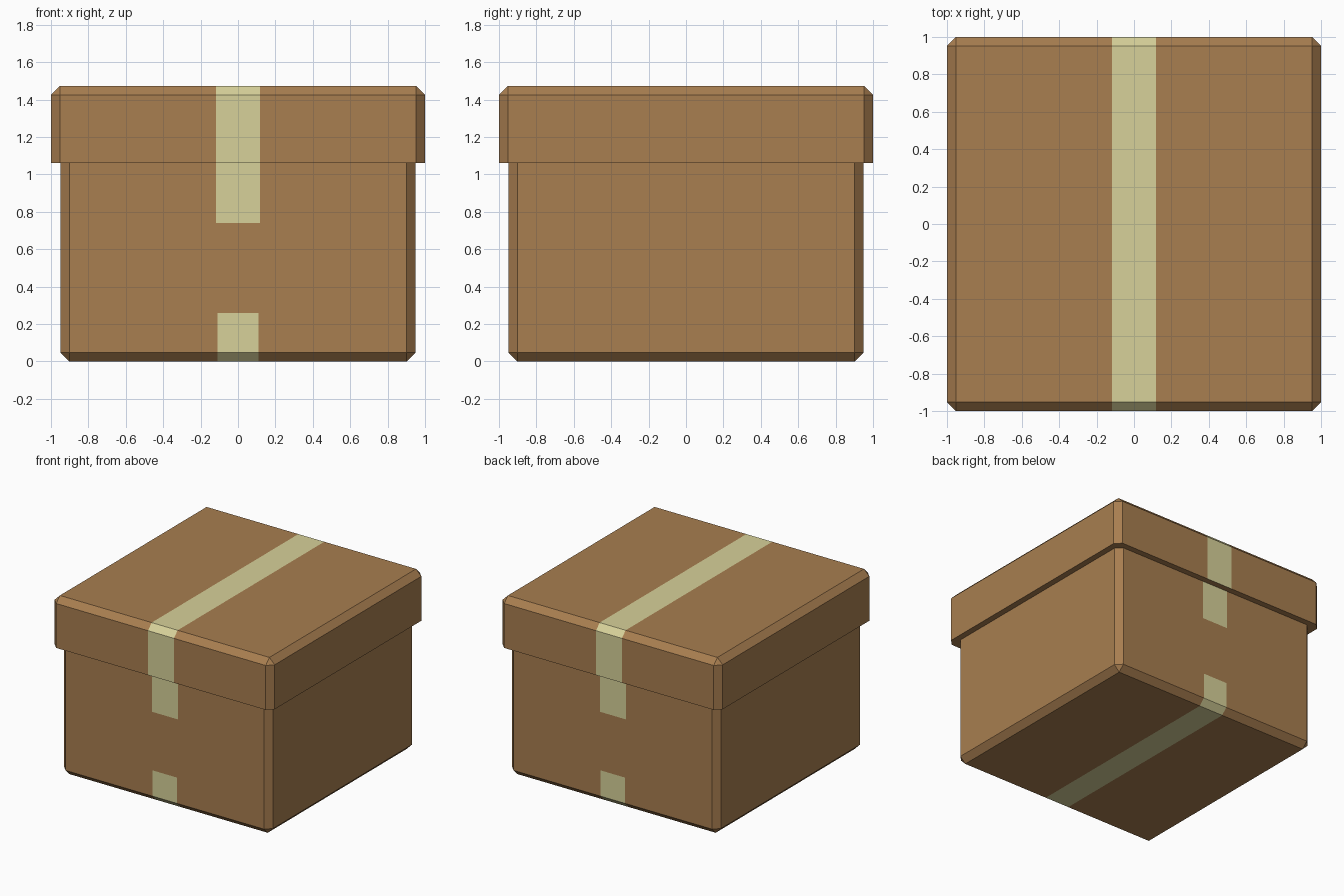
import bpy
import bmesh

if "Cube" in bpy.data.objects:
    bpy.data.objects.remove(bpy.data.objects["Cube"])

CHAMFER = 0.048
LID_Z, TOP_Z = 1.06, 1.473
LID_HALF, BODY_HALF = 1.0, 0.95


def material(name, rgb):
    mat = bpy.data.materials.new(name)
    mat.diffuse_color = (*rgb, 1)
    mat.use_nodes = True
    mat.node_tree.nodes["Principled BSDF"].inputs["Base Color"].default_value = mat.diffuse_color
    return mat


cardboard = material("cardboard", (0.392, 0.209, 0.080))
tape = material("tape", (0.68, 0.64, 0.32))


def outline(half, cut):
    # square with cut corners, counter-clockwise
    a = half - cut
    return [(half, -a), (half, a), (a, half), (-a, half),
            (-half, a), (-half, -a), (-a, -half), (a, -half)]


def build(name, rings, cap, tape_zones):
    """Loft (z, half, cut) rings; tape_zones are (half width, z min, z max)."""
    bm = bmesh.new()
    loops = [[bm.verts.new((x, y, z)) for x, y in outline(half, cut)]
             for z, half, cut in rings]
    for low, high in zip(loops, loops[1:]):
        for i in range(8):
            j = (i + 1) % 8
            bm.faces.new((low[i], low[j], high[j], high[i]))
    bm.faces.new(loops[0][::-1] if cap == "bottom" else loops[-1])
    bmesh.ops.remove_doubles(bm, verts=bm.verts[:], dist=0.0001)

    # slice the tape outlines into the cardboard
    def slice_at(co, no):
        bmesh.ops.bisect_plane(bm, geom=bm.verts[:] + bm.edges[:] + bm.faces[:],
                               plane_co=co, plane_no=no)

    for width, z0, z1 in tape_zones:
        for x in (-width, width):
            slice_at((x, 0, 0), (1, 0, 0))
        for z in (z0, z1):
            slice_at((0, 0, z), (0, 0, 1))
    bm.normal_update()
    for face in bm.faces:
        c = face.calc_center_median()
        underside = cap == "top" and face.normal.z < -0.9
        if not underside and any(abs(c.x) < w and z0 - 0.001 <= c.z <= z1 + 0.001
                                 for w, z0, z1 in tape_zones):
            face.material_index = 1

    mesh = bpy.data.meshes.new(name)
    bm.to_mesh(mesh)
    bm.free()
    mesh.materials.append(cardboard)
    mesh.materials.append(tape)
    obj = bpy.data.objects.new(name, mesh)
    bpy.context.collection.objects.link(obj)


# Box body: chamfered base, taped underneath and below the lid
build("box_body",
      [(0, BODY_HALF - CHAMFER, 0), (CHAMFER, BODY_HALF, CHAMFER),
       (LID_Z, BODY_HALF, CHAMFER)],
      "bottom", [(0.11, 0, 0.26), (0.118, 0.74, LID_Z)])

# Lid: overhanging rim, chamfered top, tape running over it front to back
build("lid",
      [(LID_Z, BODY_HALF, CHAMFER), (LID_Z, LID_HALF, CHAMFER),
       (TOP_Z - CHAMFER, LID_HALF, CHAMFER), (TOP_Z, LID_HALF - CHAMFER, 0)],
      "top", [(0.118, LID_Z, TOP_Z)])
